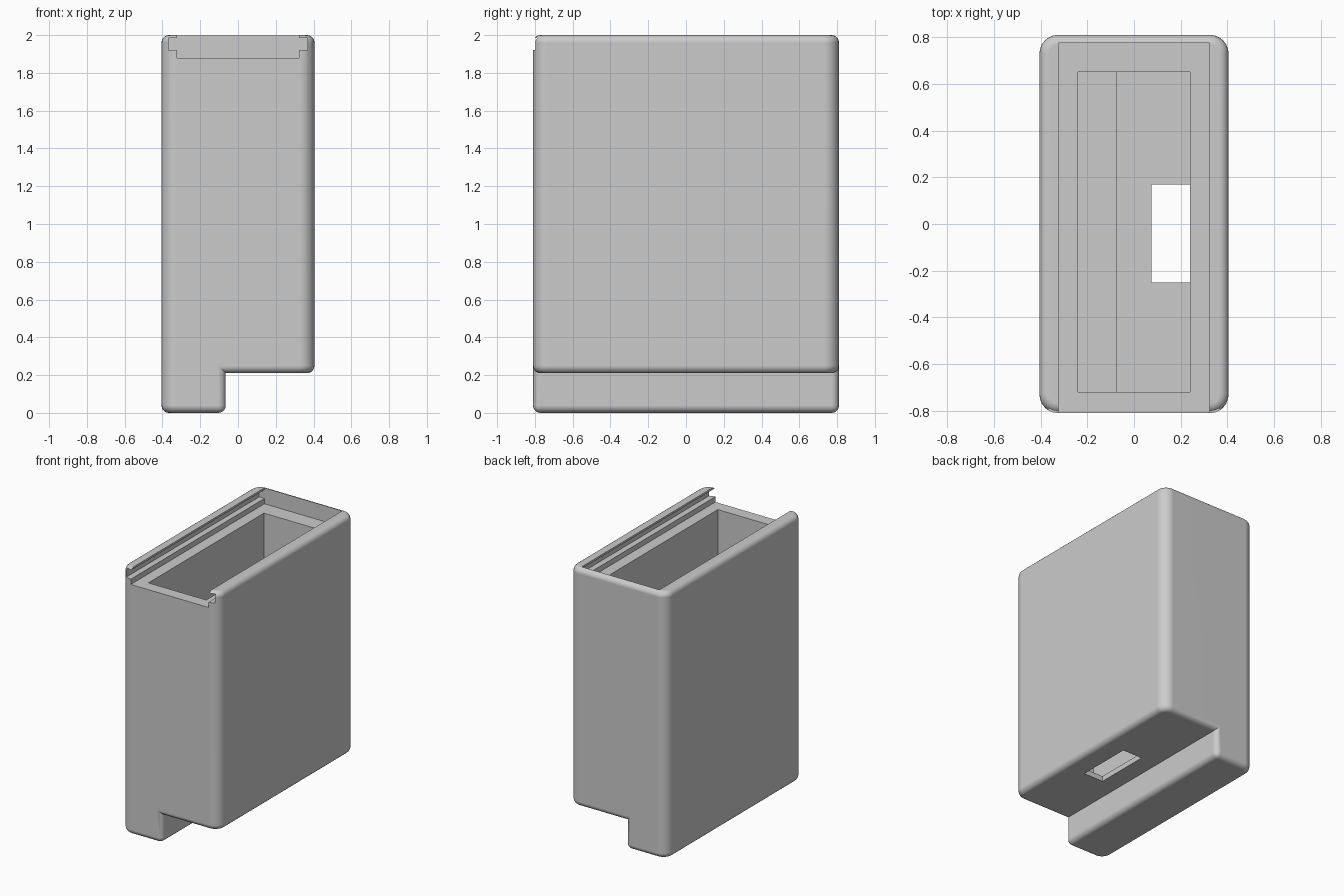
import bpy, bmesh, math

if "Cube" in bpy.data.objects:
    bpy.data.objects.remove(bpy.data.objects["Cube"])

HALF_X, HALF_Y, HEIGHT = 0.405, 0.81, 2.0
FOOT_X, LEDGE_Z = -0.065, 0.21

grey = bpy.data.materials.new("plain_grey")
grey.use_nodes = True
grey.diffuse_color = (0.6, 0.6, 0.6, 1)
grey.node_tree.nodes["Principled BSDF"].inputs["Base Color"].default_value = (0.6, 0.6, 0.6, 1)


def prism(profile, y0, y1):
    """Extrude an x-z profile along y."""
    bm = bmesh.new()
    face = bm.faces.new([bm.verts.new((x, y0, z)) for x, z in profile])
    moved = bmesh.ops.extrude_face_region(bm, geom=[face])["geom"]
    verts = [v for v in moved if isinstance(v, bmesh.types.BMVert)]
    bmesh.ops.translate(bm, verts=verts, vec=(0, y1 - y0, 0))
    bmesh.ops.recalc_face_normals(bm, faces=bm.faces)
    return bm


def to_object(bm, name):
    mesh = bpy.data.meshes.new(name)
    bm.to_mesh(mesh)
    bm.free()
    obj = bpy.data.objects.new(name, mesh)
    bpy.context.collection.objects.link(obj)
    mesh.materials.append(grey)
    return obj


def round_edges(bm, edges, radius, segments):
    bmesh.ops.bevel(bm, geom=edges, offset=radius, offset_type='OFFSET',
                    segments=segments, profile=0.5, affect='EDGES')


# Stepped body with large upright corners and smaller rounded rims
bm = prism([(-HALF_X, 0), (FOOT_X, 0), (FOOT_X, LEDGE_Z), (HALF_X, LEDGE_Z),
            (HALF_X, HEIGHT), (-HALF_X, HEIGHT)], -HALF_Y, HALF_Y)
upright = [e for e in bm.edges
           if all(abs(abs(v.co.x) - HALF_X) < 1e-4 for v in e.verts)
           and abs(e.verts[0].co.z - e.verts[1].co.z) > 0.1]
round_edges(bm, upright, 0.08, 6)
bm.normal_update()
rims = [e for e in bm.edges if e.calc_face_angle_signed(0) > 1]
round_edges(bm, rims, 0.04, 5)
body = to_object(bm, "box_body")

# Cavity that reaches down into the foot
cavity = prism([(-0.24, 0.04), (-0.075, 0.04), (-0.075, 0.25), (0.24, 0.25),
                (0.24, 2.1), (-0.24, 2.1)], -0.72, 0.65)

# Slot in the ledge floor
floor_slot = prism([(0.075, 0.1), (0.239, 0.1), (0.239, 0.3), (0.075, 0.3)], -0.25, 0.17)

# Undercut track for a sliding lid, open at the front
half = [(0.323, 1.88), (0.323, 1.92), (0.367, 1.92), (0.367, 1.985), (0.323, 1.985), (0.323, 2.1)]
lid_track = prism(half + [(-x, z) for x, z in reversed(half)], -1, 0.775)

bpy.context.view_layer.objects.active = body
for name, shape in (("cavity", cavity), ("floor_slot", floor_slot), ("lid_track", lid_track)):
    cutter = to_object(shape, name + "_cutter")
    cutter.hide_render = True
    mod = body.modifiers.new(name, 'BOOLEAN')
    mod.operation, mod.solver, mod.object = 'DIFFERENCE', 'EXACT', cutter
    bpy.ops.object.modifier_apply(modifier=mod.name)
    bpy.data.objects.remove(cutter)

# Smooth fillets, crisp cut edges
bpy.ops.object.select_all(action='DESELECT')
body.select_set(True)
bpy.ops.object.shade_smooth_by_angle(angle=math.radians(30))
weighted = body.modifiers.new("flat_faces", 'WEIGHTED_NORMAL')
weighted.keep_sharp = True
